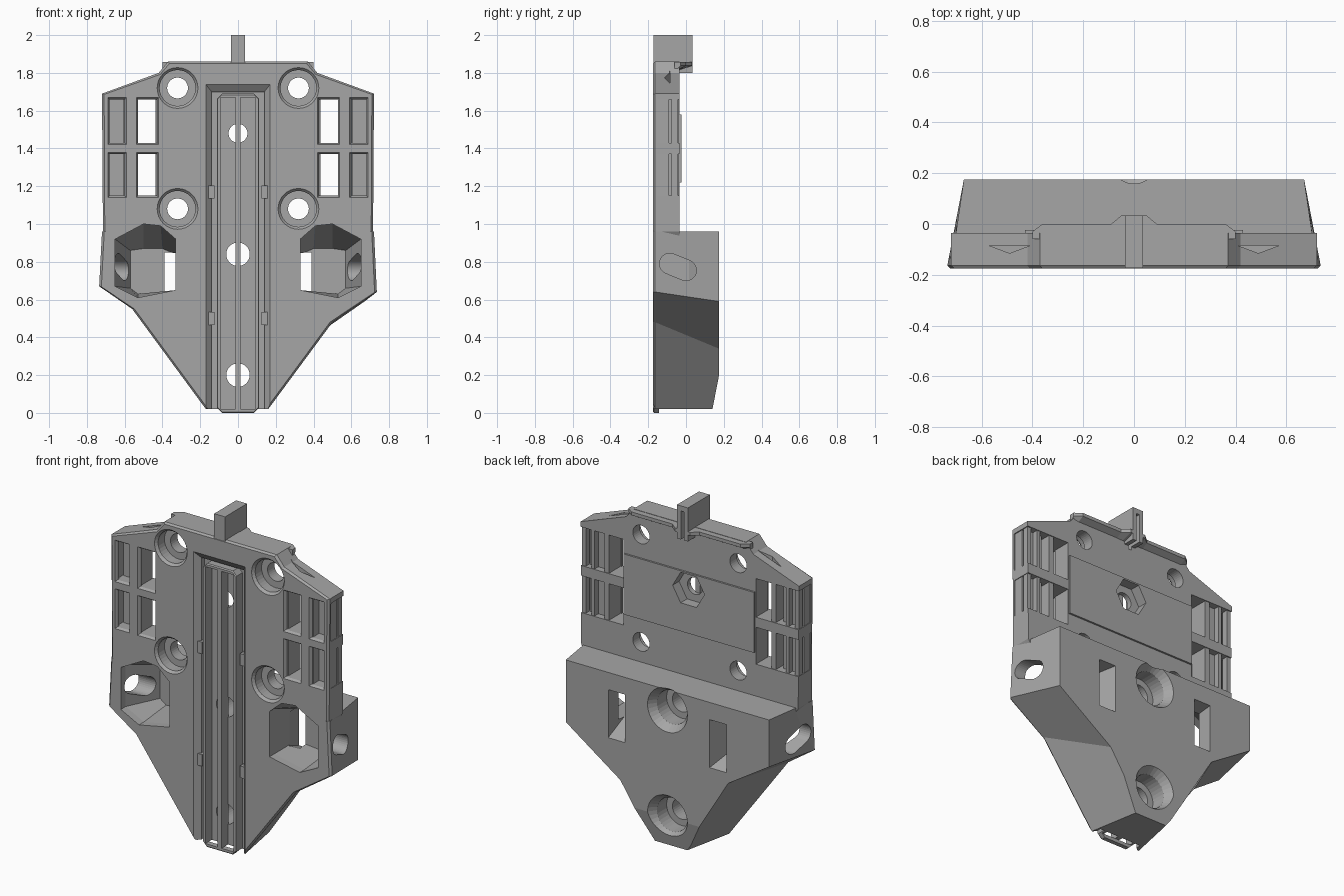
import bpy, bmesh, math
from mathutils import Vector

if "Cube" in bpy.data.objects:
    bpy.data.objects.remove(bpy.data.objects["Cube"], do_unlink=True)

grey = bpy.data.materials.new("plain grey")
grey.use_nodes = True
GREY = (0.38, 0.38, 0.38, 1)
grey.diffuse_color = GREY
grey.node_tree.nodes["Principled BSDF"].inputs["Base Color"].default_value = GREY


def loft(name, layers, axis="y"):
    """Closed solid through matching outlines stacked along an axis."""
    place = {"y": lambda d, a, b: (a, d, b),
             "x": lambda d, a, b: (d, a, b),
             "z": lambda d, a, b: (a, b, d)}[axis]
    bm = bmesh.new()
    rings = [[bm.verts.new(place(d, a, b)) for a, b in poly] for d, poly in layers]
    n = len(rings[0])
    for lo, hi in zip(rings, rings[1:]):
        for i in range(n):
            j = (i + 1) % n
            bm.faces.new((lo[i], lo[j], hi[j], hi[i]))
    bm.faces.new(rings[0])
    bm.faces.new(rings[-1][::-1])
    bmesh.ops.recalc_face_normals(bm, faces=bm.faces)
    mesh = bpy.data.meshes.new(name)
    bm.to_mesh(mesh)
    bm.free()
    mesh.materials.append(grey)
    obj = bpy.data.objects.new(name, mesh)
    bpy.context.collection.objects.link(obj)
    return obj


def rect(x0, x1, z0, z1):
    return [(x0, z0), (x1, z0), (x1, z1), (x0, z1)]


def box(name, x0, x1, y0, y1, z0, z1):
    return loft(name, [(y0, rect(x0, x1, z0, z1)), (y1, rect(x0, x1, z0, z1))])


def ring(x, z, r, n=32):
    return [(x + r * math.cos(math.tau * i / n), z + r * math.sin(math.tau * i / n))
            for i in range(n)]


def bore(x, z, steps, n=32):
    """Round cutter along y from (depth, radius) steps."""
    return loft("bore", [(y, ring(x, z, r, n)) for y, r in steps])


def combine(target, tool, operation="DIFFERENCE"):
    mod = target.modifiers.new("combine", "BOOLEAN")
    mod.operation, mod.object, mod.solver = operation, tool, "EXACT"
    bpy.context.view_layer.objects.active = target
    bpy.ops.object.modifier_apply(modifier=mod.name)
    bpy.data.objects.remove(tool, do_unlink=True)


def shrink(poly, d):
    """Move an outline inward towards its middle by about d."""
    c = sum((Vector(p) for p in poly), Vector((0, 0))) / len(poly)
    return [tuple(Vector(p) - (Vector(p) - c).normalized() * d) for p in poly]


def flip(poly, s):
    return [(s * x, z) for x, z in poly]


FRONT, BACK, PLATE = -0.175, 0.175, -0.035

# Thick lower body, tapering to the rear
low_front = [(-.735, .67), (-.56, .55), (-.17, .02), (.16, .02),
             (.5, .48), (.735, .64), (.72, .96), (-.72, .96)]
low_back = [(-.67, .68), (-.40, .51), (-.10, .02), (.10, .02),
            (.31, .34), (.67, .59), (.67, .96), (-.67, .96)]
rim = shrink(low_front, .012)
rim[-2:] = [(.708, .96), (-.708, .96)]
body = loft("mount_body", [(FRONT, rim), (FRONT + .012, low_front), (BACK, low_back)])
combine(body, loft("rear_chamfer", [(s, [(.14, .02), (.133, -.02), (.3, -.02), (.3, .2), (.175, .2)])
                                    for s in (-1, 1)], "x"))

# Thin upper plate
half = [(.68, .9), (.715, .96), (.72, 1.69), (.42, 1.80), (.37, 1.86)]
outline = half + flip(half[::-1], -1)
inner = shrink(outline, .012)
inner[0], inner[-1] = (.67, .9), (-.67, .9)
combine(body, loft("upper_plate", [(FRONT, inner), (FRONT + .012, outline), (PLATE, outline)]), "UNION")

# Raised rear panel, top lip and tab
combine(body, box("rear_panel", -.43, .43, -.06, -.024, 1.22, 1.58), "UNION")
lip = [(.40, -.06), (.40, -.03), (.36, 0), (.09, 0), (.05, .033)]
lip_low = [(.40, -.06), (.40, -.05), (.36, -.04), (.09, -.04), (.05, -.038)]
combine(body, loft("top_lip", [(1.815, lip_low + flip(lip_low[::-1], -1)),
                               (1.838, lip + flip(lip[::-1], -1)),
                               (1.858, lip + flip(lip[::-1], -1))], "z"), "UNION")
combine(body, box("top_tab", -.036, .036, FRONT + .002, .034, 1.80, 2.0), "UNION")
combine(body, box("tab_slit", -.01, .01, -.06, .1, 1.78, 1.97))

# Front channel with sloped edges
combine(body, loft("channel", [(FRONT - .005, rect(-.175, .175, -.1, 1.745)),
                               (-.145, rect(-.14, .14, -.1, 1.70)),
                               (-.115, rect(-.14, .14, -.1, 1.70))]))

# Centre bores: hex seat above, wide conical seats below
combine(body, bore(0, 1.48, [(-.3, .05), (.1, .05)]))
combine(body, bore(0, 1.48, [(-.085, .105), (.1, .105)], 6))
for z in (.84, .20):
    combine(body, bore(0, z, [(-.3, .062), (.3, .062)]))
    combine(body, bore(0, z, [(.04, .10), (.13, .10), (.18, .135), (.3, .135)]))

# Side pocket outlines
pocket = [(.33, .92), (.41, .99), (.5, 1.0), (.65, .92), (.65, .67), (.53, .61), (.33, .65)]
pocket_end = [(.33, .84), (.40, .87), (.5, .87), (.57, .86), (.57, .66), (.53, .63), (.33, .65)]
slot = [(.005 + .055 * math.cos(a), .755 + .055 * math.sin(a)) if math.cos(a - .37) < -2 else
        ((0.0 if math.cos(a + .37) > 0 else -.085) + .055 * math.cos(a),
         (.755 if math.cos(a + .37) > 0 else .79) + .055 * math.sin(a))
        for a in [math.tau * (i + .5) / 32 for i in range(32)]]

for s in (1, -1):
    # Corner screw holes with counterbores
    for z in (1.72, 1.08):
        combine(body, bore(s * .32, z, [(-.2, .108), (FRONT, .108), (-.16, .095), (-.10, .095)]))
        combine(body, bore(s * .32, z, [(-.2, .055), (.1, .055)]))
    # Side pockets, their rear windows and slanted side slots
    combine(body, loft("pocket", [(FRONT - .005, flip(pocket, s)), (-.13, flip(pocket, s)),
                                  (.08, flip(pocket_end, s))]))
    combine(body, loft("rear_window", [(0.0, flip(rect(.335, .39, .65, .84), s)),
                                       (.2, flip(rect(.27, .39, .56, .86), s))]))
    combine(body, loft("side_slot", [(s * .54, slot), (s * .9, slot)], "x"))
    # Window grids: open rear bays, front openings
    for z0, z1 in ((1.15, 1.37), (1.43, 1.66)):
        combine(body, loft("bay", [(-.15, flip(rect(.436, .8, z0, z1), s)),
                                   (.1, flip(rect(.436, .8, z0, z1), s))]))
        for x0, x1 in ((.43, .53), (.60, .68)):
            combine(body, loft("opening", [
                (FRONT - .005, flip(rect(x0 - .012, x1 + .012, z0 - .012, z1 + .012), s)),
                (-.162, flip(rect(x0, x1, z0, z1), s)),
                (-.145, flip(rect(x0, x1, z0, z1), s))]))
    # Notch in the sloping shoulder
    notch = [(s * .41, -.085), (s * .57, -.085), (s * .49, -.115)]
    combine(body, loft("shoulder_notch", [(1.715, notch), (1.9, notch)], "z"))

# Upright slats inside the bays
side_names = {1: "left", -1: "right"}
slats = [(.535, .565, -.155, -.04), (.59, .605, -.155, -.075), (.60, .685, -.10, -.075),
         (.63, .65, -.08, -.04), (.69, .714, -.155, -.09), (.69, .714, -.077, -.042)]
for s in (1, -1):
    for i, (x0, x1, y0, y1) in enumerate(slats):
        box(f"{side_names[s]}_slat_{i + 1}", *sorted((s * x0, s * x1)), y0, y1, 1.14, 1.67)

# Long rail in the channel: rounded frame with a centre rib
c = .025
frame = [(-.11 + c, 0), (.11 - c, 0), (.11, c), (.11, 1.69 - c),
         (.11 - c, 1.69), (-.11 + c, 1.69), (-.11, 1.69 - c), (-.11, c)]
rail = loft("centre_rail", [(FRONT, shrink(frame, .006)), (FRONT + .006, frame), (-.11, frame)])
for s in (1, -1):
    combine(rail, loft("rail_groove", [(-.2, flip(rect(.014, .092, .02, 1.67), s)),
                                       (.0, flip(rect(.014, .092, .02, 1.67), s))]))
combine(rail, box("rail_foot_cut", -.2, .2, -.143, 0, -.1, .02))

# Small catches along the channel walls
for s in (1, -1):
    for z in (.50, 1.17):
        box(f"{side_names[s]}_catch", *sorted((s * .125, s * .16)), -.160, -.11, z - .035, z + .035)
